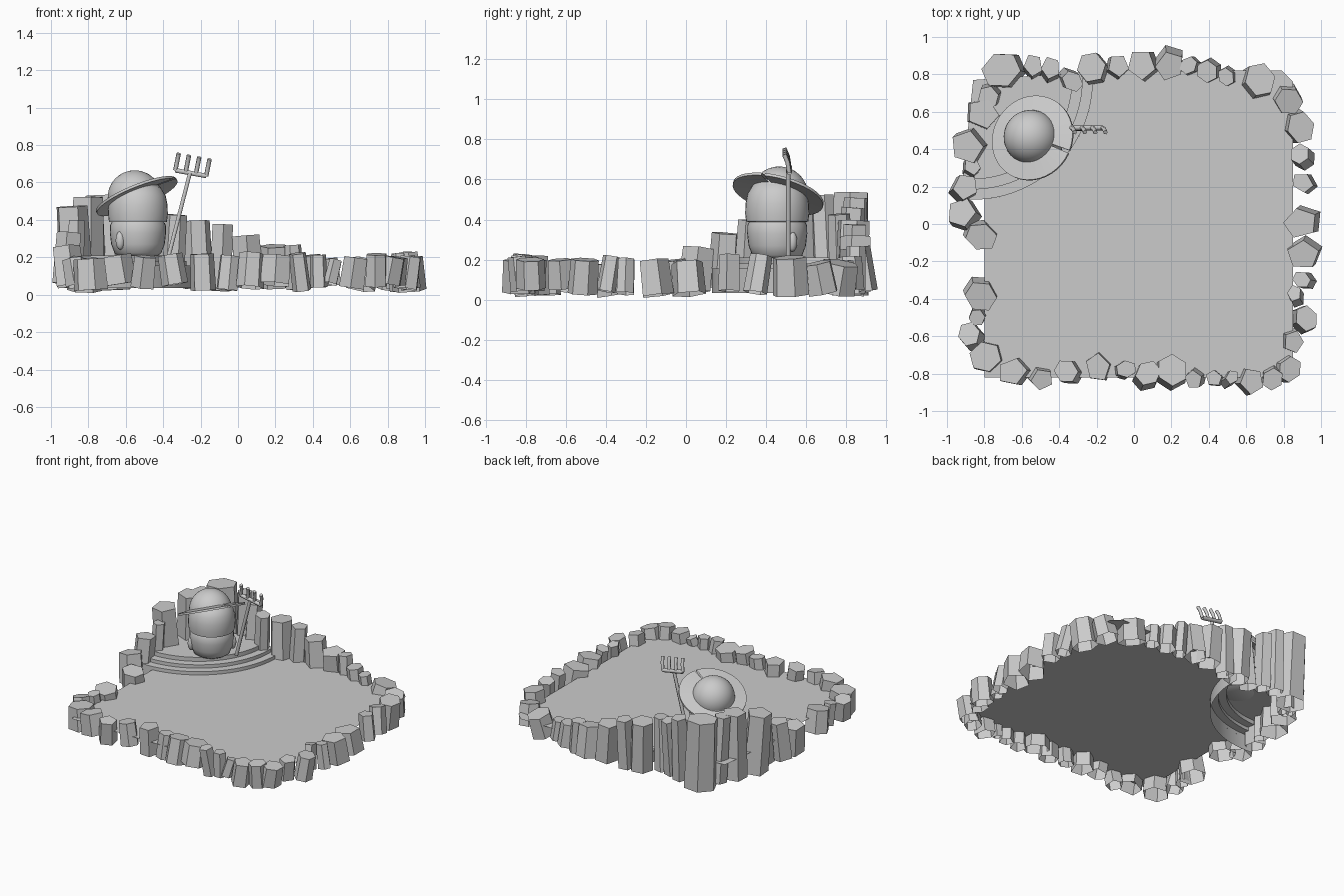
import bpy, bmesh, math, random
from mathutils import Matrix, Vector

if "Cube" in bpy.data.objects:
    bpy.data.objects.remove(bpy.data.objects["Cube"])

random.seed(4)


def finish(name, bm, smooth=False):
    me = bpy.data.meshes.new(name)
    bm.to_mesh(me)
    bm.free()
    ob = bpy.data.objects.new(name, me)
    bpy.context.collection.objects.link(ob)
    if smooth:
        bpy.ops.object.select_all(action='DESELECT')
        bpy.context.view_layer.objects.active = ob
        ob.select_set(True)
        bpy.ops.object.shade_smooth_by_angle(angle=math.radians(40))
    return ob


def lathe(name, profile, matrix, segs=32, start=0, sweep=360, closed=False):
    """Spin (radius, height) points around the local z axis."""
    bm = bmesh.new()
    vs = [bm.verts.new((r, 0, z)) for r, z in profile]
    pairs = list(zip(vs, vs[1:])) + ([(vs[-1], vs[0])] if closed else [])
    es = [bm.edges.new(p) for p in pairs]
    bmesh.ops.spin(bm, geom=vs + es, cent=(0, 0, 0), axis=(0, 0, 1),
                   angle=math.radians(sweep), steps=segs)
    bmesh.ops.remove_doubles(bm, verts=bm.verts, dist=1e-4)
    bm.transform(matrix @ Matrix.Rotation(math.radians(start), 4, 'Z'))
    bmesh.ops.recalc_face_normals(bm, faces=bm.faces)
    return finish(name, bm, True)


def tube(name, points, r):
    cu = bpy.data.curves.new(name, 'CURVE')
    cu.dimensions = '3D'
    cu.bevel_depth = r
    cu.bevel_resolution = 1
    cu.use_fill_caps = True
    sp = cu.splines.new('POLY')
    sp.points.add(len(points) - 1)
    for p, co in zip(sp.points, points):
        p.co = (*co, 1)
    ob = bpy.data.objects.new(name, cu)
    bpy.context.collection.objects.link(ob)


# Flat sand sheet, cut away in an arc under the terrace
cx, cy, R = -.86, .77, .64
bm = bmesh.new()
a0 = -math.acos((-.8 - cx) / R)
a1 = math.asin((.82 - cy) / R)
arc = [(cx + R * math.cos(a0 + (a1 - a0) * i / 24),
        cy + R * math.sin(a0 + (a1 - a0) * i / 24)) for i in range(25)]
outline = [(-.8, -.82), (.85, -.82), (.85, .76), (.79, .82)] + arc[::-1]
bm.faces.new([bm.verts.new((x, y, .13)) for x, y in outline])
bmesh.ops.triangulate(bm, faces=bm.faces)
finish("sand", bm)

# Stepped terrace filling the back left corner, open underneath
lathe("terrace", [(R, .035), (R, .155), (.585, .155), (.585, .18),
                  (.53, .18), (.53, .21), (0, .21)],
      Matrix.Translation((cx, cy, 0)), 24, -96, 100)

# Border stones: x, y, radius for each side
back = [(-.70, .82, .105), (-.54, .84, .06), (-.45, .82, .06), (-.34, .77, .06),
        (-.22, .83, .08), (-.09, .84, .06), (.05, .85, .08), (.19, .86, .08),
        (.30, .845, .05), (.40, .82, .06), (.50, .79, .05), (.66, .76, .09),
        (.82, .67, .075)]
right = [(.88, .52, .085), (.90, .36, .055), (.91, .22, .06), (.90, .01, .09),
         (.91, -.155, .085), (.91, -.30, .05), (.865, -.385, .045),
         (.91, -.51, .07), (.845, -.625, .06), (.82, -.775, .07)]
front = [(.74, -.82, .06), (.62, -.84, .07), (.51, -.83, .04), (.43, -.825, .045),
         (.33, -.82, .05), (.20, -.79, .085), (.07, -.81, .07), (-.05, -.78, .055),
         (-.19, -.765, .075), (-.35, -.79, .065), (-.50, -.82, .06),
         (-.64, -.79, .08), (-.79, -.71, .085)]
left = [(-.87, -.60, .065), (-.835, -.49, .045), (-.82, -.375, .085),
        (-.82, -.06, .085), (-.91, .05, .08), (-.91, .19, .07), (-.87, .30, .05),
        (-.88, .42, .09), (-.81, .59, .085), (-.77, .69, .06)]
bm = bmesh.new()
for side in (back, right, front, left):
    for x, y, r in side:
        d = math.hypot(x + .85, y - .85)
        slope = min(.53, .70 - .55 * d) if side is left else .585 - .3 * d
        top = max(.2, slope) + random.uniform(-.015, .025)
        low = random.uniform(.02, .06)
        tilt = .032 / (top - low)
        m = (Matrix.Translation((x, y, (top + low) / 2))
             @ Matrix.Rotation(random.uniform(-tilt, tilt), 4, 'X')
             @ Matrix.Rotation(random.uniform(-tilt, tilt), 4, 'Y')
             @ Matrix.Rotation(random.uniform(0, 6.28), 4, 'Z')
             @ Matrix.Diagonal((1.06, random.uniform(.85, 1.0), 1, 1)))
        bmesh.ops.create_cone(bm, cap_ends=True, segments=random.choice((5, 6, 6)),
                              radius1=r * 1.06, radius2=r * .98,
                              depth=top - low, matrix=m)
# the stones are open underneath
bm.normal_update()
bmesh.ops.delete(bm, geom=[f for f in bm.faces if f.normal.z < -.8], context='FACES')
finish("border_stones", bm)

# Figure: barrel-shaped lower body and rounded upper body
at = Matrix.Translation((-.535, .455, 0))
lathe("lower_body", [(0, .208), (.105, .208), (.125, .222), (.143, .27), (.15, .33),
                     (.149, .37), (.14, .39)], at)
lathe("upper_body", [(.14, .388), (.155, .39), (.16, .43), (.158, .48), (.148, .53),
                     (.12, .575), (.07, .60), (0, .61)], at)

# Arms, one on each side
for name, pos in (("left_arm", (-.63, .35, .29)), ("right_arm", (-.415, .53, .29))):
    bm = bmesh.new()
    bmesh.ops.create_uvsphere(bm, u_segments=14, v_segments=8, radius=1,
                              matrix=Matrix.Translation(pos)
                              @ Matrix.Diagonal((.025, .025, .05, 1)))
    finish(name, bm, True)

# Tilted straw hat with a narrow split in the brim
tip = Vector((0, 0, 1)).rotation_difference(Vector((-.41, .26, 1))).to_matrix().to_4x4()
hat = Matrix.Translation((-.545, .462, .535)) @ tip
lathe("hat_brim", [(.12, .012), (.232, -.002), (.232, -.016), (.12, -.004)],
      hat, 40, -20, 356, True)
dome = [(.145 * math.cos(i * math.pi / 20), .145 * math.sin(i * math.pi / 20))
        for i in range(-2, 11)]
lathe("hat_crown", dome, Matrix.Translation((-.552, .465, .52)) @ tip)

# Rake leaning beside the figure
tube("rake_handle", [(-.37, .51, .21), (-.257, .51, .65)], .012)
a, b = Vector((-.335, .515, .665)), Vector((-.17, .515, .635))
tube("rake_bar", [a, b], .014)
for i in range(4):
    p = a.lerp(b, i / 3)
    tube(f"rake_tine_{i + 1}", [p, p + Vector((.01, -.008, .05)),
                                p + Vector((.018, -.025, .09))], .012)
